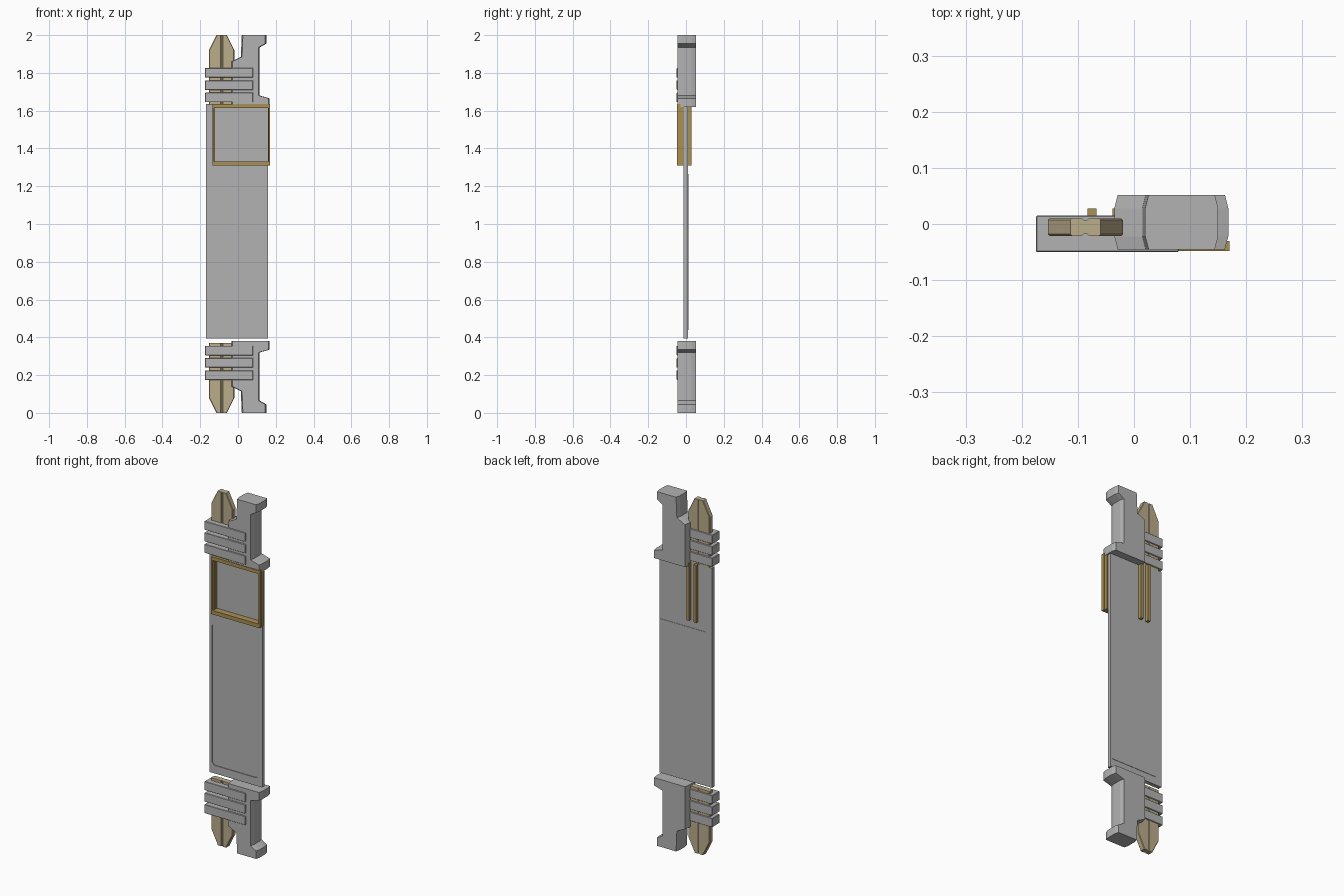
import bpy, bmesh, math

cube = bpy.data.objects.get("Cube")
if cube:
    bpy.data.objects.remove(cube, do_unlink=True)


def material(name, rgb):
    m = bpy.data.materials.new(name)
    m.use_nodes = True
    m.diffuse_color = (*rgb, 1)
    m.node_tree.nodes["Principled BSDF"].inputs["Base Color"].default_value = (*rgb, 1)
    return m


GREY = material("grey", (0.45, 0.45, 0.45))
TAN = material("pale brass", (0.50, 0.42, 0.26))
GOLD = material("dark gold", (0.40, 0.28, 0.09))


def prism(name, outline, sections, mat, flip=False, mid=0.0):
    """Loft an (x, z) outline through (y, inset) sections; inset pulls x toward mid."""
    bm = bmesh.new()
    rings = []
    for y, inset in sections:
        rings.append([bm.verts.new((x - math.copysign(inset, x - mid), y, 2 - z if flip else z))
                      for x, z in outline])
    n = len(outline)
    for a, b in zip(rings, rings[1:]):
        for i in range(n):
            j = (i + 1) % n
            bm.faces.new((a[i], a[j], b[j], b[i]))
    bm.faces.new(rings[0])
    bm.faces.new(rings[-1])
    bmesh.ops.recalc_face_normals(bm, faces=bm.faces)
    mesh = bpy.data.meshes.new(name)
    bm.to_mesh(mesh)
    bm.free()
    mesh.materials.append(mat)
    ob = bpy.data.objects.new(name, mesh)
    bpy.context.scene.collection.objects.link(ob)
    return ob


def box(name, x, y, z, mat, flip=False, bevel=0):
    outline = [(x[0], z[0]), (x[1], z[0]), (x[1], z[1]), (x[0], z[1])]
    ob = prism(name, outline, [(y[0], 0), (y[1], 0)], mat, flip)
    if bevel:
        mod = ob.modifiers.new("Edge bevel", 'BEVEL')
        mod.width = bevel
        mod.segments = 1
    return ob


def rounded(x, z, r, steps=4):
    pts = []
    corners = [(x[1] - r, z[1] - r), (x[0] + r, z[1] - r), (x[0] + r, z[0] + r), (x[1] - r, z[0] + r)]
    for k, (cx, cz) in enumerate(corners):
        for s in range(steps + 1):
            a = math.pi / 2 * (k + s / steps)
            pts.append((cx + r * math.cos(a), cz + r * math.sin(a)))
    return pts


# Long flat plate with a shallow rounded recess in the front
plate = box("main_plate", (-0.17, 0.16), (-0.012, 0.01), (0.395, 1.635), GREY)
cutter = prism("recess_cutter", rounded((-0.155, 0.14), (0.44, 1.24), 0.025),
               [(-0.03, 0), (-0.008, 0)], GREY)
cutter.hide_render = True
cut = plate.modifiers.new("Recess", 'BOOLEAN')
cut.operation = 'DIFFERENCE'
cut.solver = 'EXACT'
cut.object = cutter
bpy.context.view_layer.objects.active = plate
bpy.ops.object.modifier_apply(modifier=cut.name)
bpy.data.objects.remove(cutter, do_unlink=True)
box("back_panel", (-0.13, 0.15), (0.008, 0.012), (0.44, 1.265), GREY)

# Gold frame on the upper front, deep walls with a proud lip
FX, FZ = (-0.135, 0.17), (1.31, 1.635)
for part, y, inset in (("lip", (-0.048, -0.03), 0), ("wall", (-0.03, -0.01), 0.004)):
    x0, x1, z0, z1 = FX[0] + inset, FX[1] - inset, FZ[0], FZ[1]
    box("frame_bottom_" + part, (x0, x1), y, (z0, z0 + 0.022), GOLD)
    box("frame_top_" + part, (x0, x1), y, (z1 - 0.02, z1), GOLD)
    box("frame_right_" + part, (x0, x0 + 0.008), y, (z0, z1), GOLD)
    box("frame_left_" + part, (x1 - 0.008, x1), y, (z0, z1), GOLD)

# Two thin rods on the back
for i, x in enumerate((-0.03, -0.075)):
    box(f"back_rod_{i + 1}", (x - 0.008, x + 0.008), (0.008, 0.028), (1.31, 1.635), GOLD)

# End fittings, repeated at the top and mirrored at the bottom
BRACKET = [(0.02, 2), (0.15, 2), (0.15, 1.955), (0.115, 1.935), (0.115, 1.68),
           (0.168, 1.665), (0.168, 1.62), (-0.035, 1.62), (-0.035, 1.86), (0.015, 1.885)]
BOW = [(-0.045, 0.006), (-0.022, 0), (0.028, 0), (0.052, 0.006)]
for end, flip in (("top", False), ("bottom", True)):
    prism(end + "_bracket", BRACKET, BOW, GREY, flip, mid=0.07)

    # Stacked ribs wrapping the prong
    for i in range(3):
        z = 1.645 + i * 0.065
        box(f"{end}_rib_{i + 1}", (-0.175, 0.08), (-0.05, 0.015), (z, z + 0.05), GREY, flip, 0.002)

    # Tapered prong in two halves with a grooved centre
    for side, s in (("right", -1), ("left", 1)):
        c = -0.0865
        half = [(c + s * 0.003, 1.63), (c + s * 0.067, 1.63), (c + s * 0.067, 1.92),
                (c + s * 0.027, 2), (c + s * 0.003, 2)]
        prism(f"{end}_prong_{side}", half,
              [(-0.021, 0.003), (-0.018, 0), (0.007, 0), (0.01, 0.003)], TAN, flip, mid=c + s * 0.02)
    box(end + "_prong_core", (-0.092, -0.081), (-0.017, 0.006), (1.63, 2), TAN, flip)
